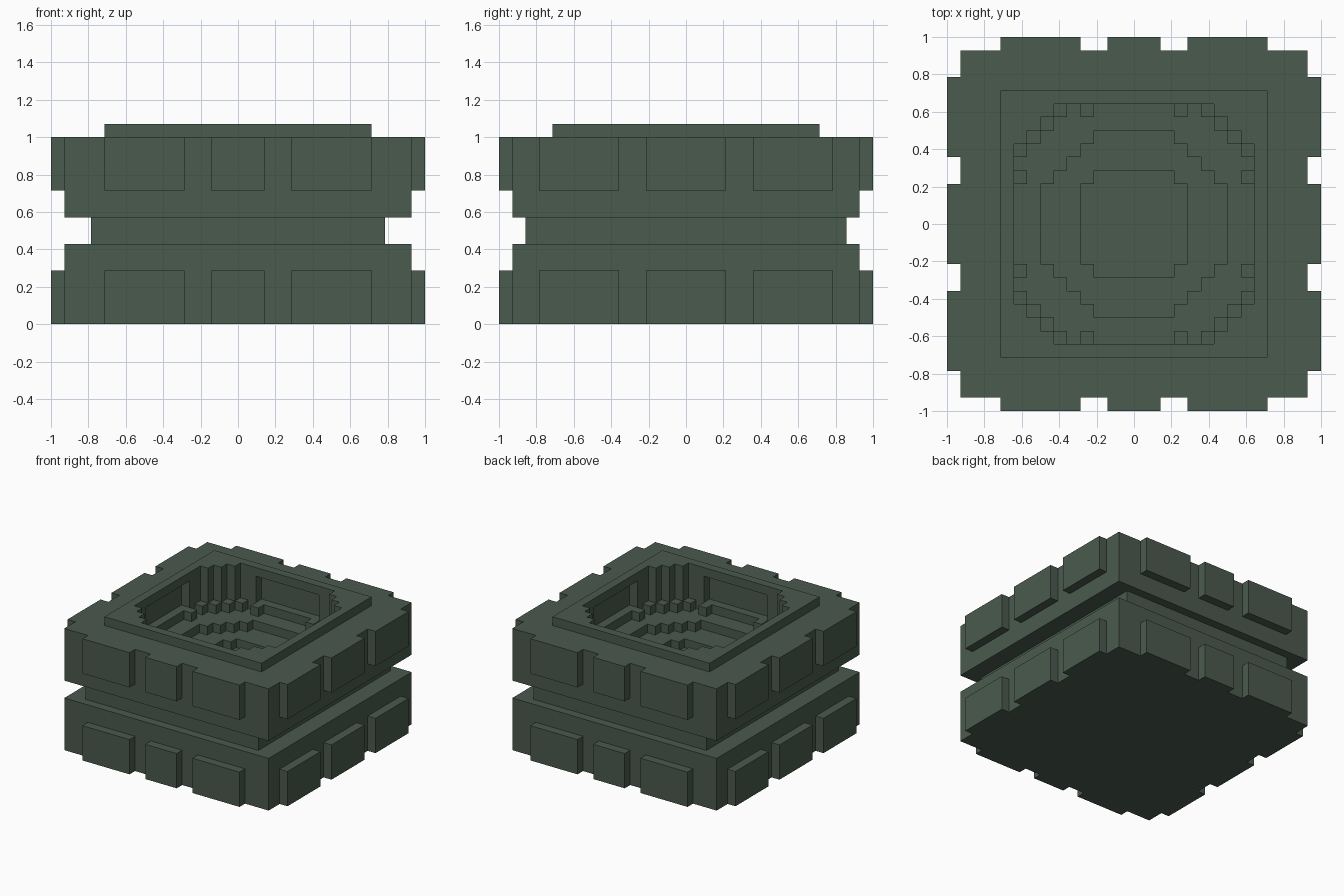
import bpy, bmesh

if "Cube" in bpy.data.objects:
    bpy.data.objects.remove(bpy.data.objects["Cube"])

U = 1 / 14  # block unit
mat = bpy.data.materials.new("dark green stone")
mat.diffuse_color = (0.069, 0.103, 0.076, 1)
mat.use_nodes = True
mat.node_tree.nodes["Principled BSDF"].inputs["Base Color"].default_value = mat.diffuse_color


def finish(name, bm):
    bmesh.ops.recalc_face_normals(bm, faces=bm.faces)
    bmesh.ops.scale(bm, vec=(U, U, U), verts=bm.verts)
    me = bpy.data.meshes.new(name)
    bm.to_mesh(me)
    bm.free()
    me.materials.append(mat)
    ob = bpy.data.objects.new(name, me)
    bpy.context.collection.objects.link(ob)
    return ob


def boxes(name, items):
    """Each item is x0, x1, y0, y1, z0, z1 in block units."""
    bm = bmesh.new()
    for x0, x1, y0, y1, z0, z1 in items:
        vs = bmesh.ops.create_cube(bm, size=1)["verts"]
        for v in vs:
            v.co.x = x1 if v.co.x > 0 else x0
            v.co.y = y1 if v.co.y > 0 else y0
            v.co.z = z1 if v.co.z > 0 else z0
    return finish(name, bm)


def stepped_disc(name, r, a, z0, z1):
    """Prism with a blocky round outline: radius r, flat half-width a."""
    quad = []
    for k in range(r - a + 1):
        quad.append((r - k, a + k))
        if k < r - a:
            quad.append((r - k - 1, a + k))
    pts = []
    for _ in range(4):
        pts += quad
        quad = [(-y, x) for x, y in quad]
    bm = bmesh.new()
    f = bm.faces.new([bm.verts.new((x, y, z0)) for x, y in pts])
    ext = bmesh.ops.extrude_face_region(bm, geom=[f])["geom"]
    for v in ext:
        if isinstance(v, bmesh.types.BMVert):
            v.co.z = z1
    return finish(name, bm)


def cut(ob, cutter):
    m = ob.modifiers.new("cut", 'BOOLEAN')
    m.operation = 'DIFFERENCE'
    m.solver = 'EXACT'
    m.object = cutter
    bpy.context.view_layer.objects.active = ob
    bpy.ops.object.modifier_apply(modifier=m.name)


# Main stacked body
boxes("lower_block", [(-13, 13, -13, 13, 0, 6)])
boxes("neck", [(-11, 11, -12, 12, 6, 8)])
upper = boxes("upper_block", [(-13, 13, -13, 13, 8, 14)])
rim = boxes("top_rim", [(-10, 10, -10, 10, 14, 15)])

# Bowl hollowed out in steps, with wall recesses below the rim
cutters = [stepped_disc("bowl_cutter", 9, 6, 10, 16),
           stepped_disc("step_cutter", 7, 3, 9, 11.5),
           stepped_disc("floor_cutter", 4, 3, 7.5, 10.5),
           boxes("recess_cutter_x", [(-10, 10, -4, 4, 11, 14.5)]),
           boxes("recess_cutter_y", [(-4, 4, -10, 10, 11, 14.5)])]
for c in cutters:
    cut(upper, c)
cut(rim, cutters[0])
for c in cutters:
    bpy.data.objects.remove(c)

# Small blocks in the bowl corners
cells = [(8, 5), (8, 3), (7, 6), (6, 7), (5, 8), (3, 8)]
studs = []
for sx in (1, -1):
    for sy in (1, -1):
        for x, y in cells:
            xs = sorted((sx * x, sx * (x + 1)))
            ys = sorted((sy * y, sy * (y + 1)))
            studs.append((*xs, *ys, 10, 11))
boxes("bowl_corner_blocks", studs)

# Raised plates around the upper and lower blocks
for label, z in (("lower", 0), ("upper", 10)):
    plates = []
    for a, b in ((-10, -4), (-2, 2), (4, 10)):
        plates += [(a, b, -14, -13, z, z + 4), (a, b, 13, 14, z, z + 4)]
    for a, b in ((-11, -5), (-3, 3), (5, 11)):
        plates += [(-14, -13, a, b, z, z + 4), (13, 14, a, b, z, z + 4)]
    boxes(label + "_plates", plates)
